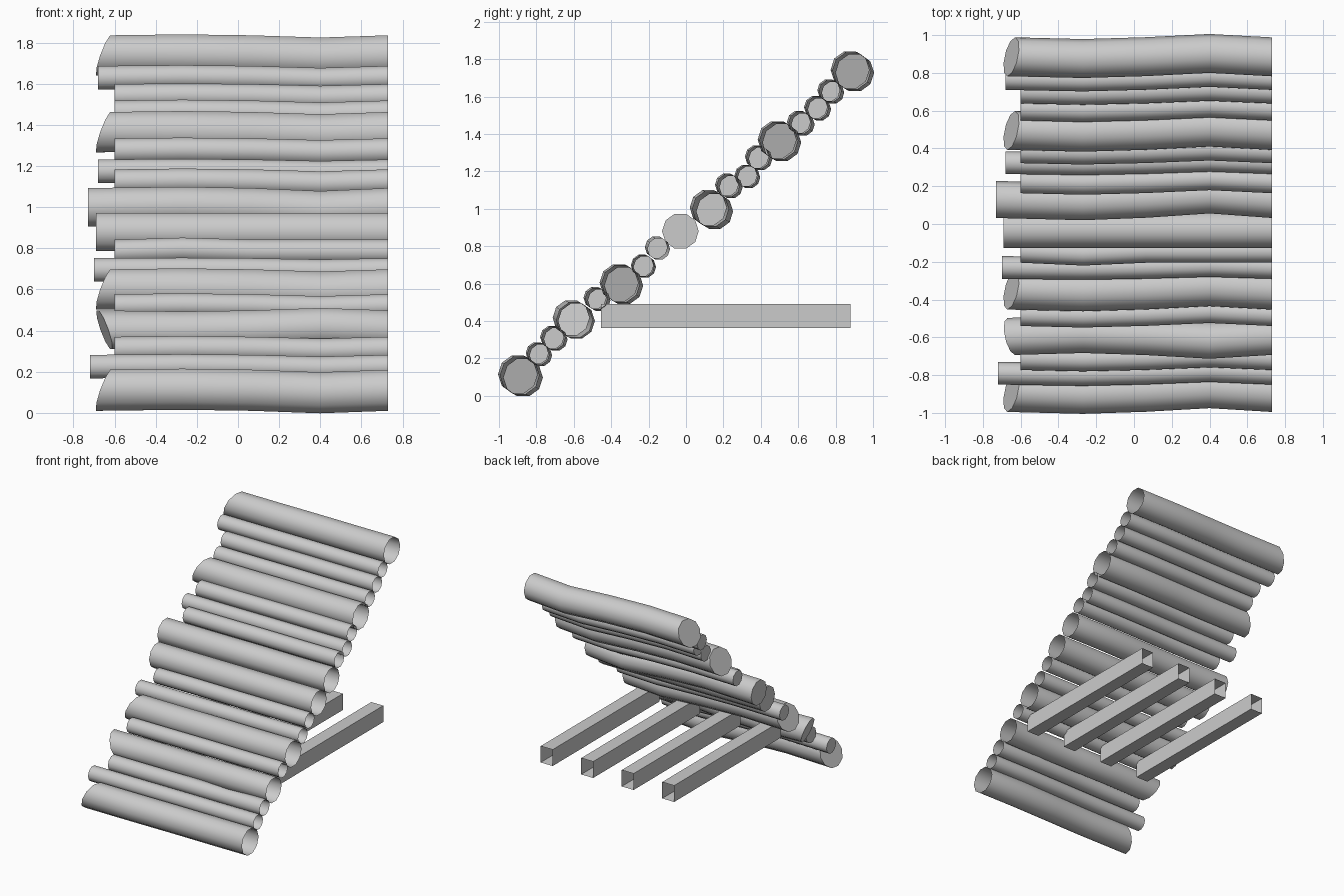
import bpy, bmesh
from math import cos, sin, pi

if "Cube" in bpy.data.objects:
    bpy.data.objects.remove(bpy.data.objects["Cube"])

SIDES = 10
RIGHT = 0.73
WAVE = [(-0.27, -0.010, 0.005), (0.065, 0.001, 0.0), (0.40, 0.020, -0.012)]  # x, dy, dz
KINK = [(-0.27, -0.015, 0.010), (0.065, 0.0, 0.0), (0.40, 0.0, 0.0)]


def finish(bm, name):
    mesh = bpy.data.meshes.new(name)
    bm.to_mesh(mesh)
    bm.free()
    bpy.context.collection.objects.link(bpy.data.objects.new(name, mesh))


def log(name, y, z, r, left, bend=1.0, slant=0, wave=WAVE):
    """Gently bent log: capped (optionally slant-cut) left end, open right end."""
    stations = [(left, 0, 0)] + wave + [(RIGHT, 0, 0)]
    bm = bmesh.new()
    rings = []
    for i, (x, oy, oz) in enumerate(stations):
        ring = []
        for k in range(SIDES):
            a = 2 * pi * k / SIDES
            dy, dz = r * cos(a), r * sin(a)
            cut = slant * (0.2 * dy + 0.35 * dz) if i == 0 else 0
            ring.append(bm.verts.new((x + cut, y + oy * bend + dy, z + oz * bend + dz)))
        rings.append(ring)
    for a, b in zip(rings, rings[1:]):
        for k in range(SIDES):
            n = (k + 1) % SIDES
            bm.faces.new((a[k], a[n], b[n], b[k])).smooth = True
    cap = bm.faces.new(rings[0][::-1])
    for e in cap.edges:
        e.smooth = False
    finish(bm, name)


# Sloping row of logs, bottom to top: y, z, radius, left end, bend, slant
logs = [
    (-0.89, 0.11, 0.105, -0.65, 1, 1),
    (-0.79, 0.225, 0.06, -0.72, 0.7, 0),
    (-0.71, 0.31, 0.063, -0.60, 0.7, 0),
    (-0.595, 0.405, 0.098, -0.65, -1, -1),
    (-0.48, 0.52, 0.06, -0.60, 0.8, 0),
    (-0.35, 0.60, 0.103, -0.65, 0.9, 1),
    (-0.23, 0.695, 0.06, -0.70, 0.5, 0),
    (-0.145, 0.785, 0.06, -0.60, 1, 0),
    (-0.03, 0.88, 0.098, -0.69, 0, 0),
    (0.13, 1.00, 0.098, -0.73, 1.2, 0),
    (0.225, 1.125, 0.062, -0.60, 0.8, 0),
    (0.325, 1.175, 0.06, -0.68, 0.6, 0),
    (0.385, 1.275, 0.063, -0.60, 0.7, 0),
    (0.495, 1.365, 0.103, -0.65, 0.9, 1),
    (0.61, 1.46, 0.062, -0.60, 0.8, 0),
    (0.70, 1.54, 0.062, -0.60, 0.7, 0),
    (0.77, 1.63, 0.06, -0.68, 0.8, 0),
    (0.885, 1.738, 0.103, -0.65, 0.9, 1),
]
for i, (y, z, r, left, bend, slant) in enumerate(logs):
    log(f"log_{i + 1}", y, z, r, left, bend, slant, KINK if i == 7 else WAVE)

# Four horizontal support beams, open at the back end
for i in range(4):
    bm = bmesh.new()
    bmesh.ops.create_cube(bm, size=1)
    bmesh.ops.scale(bm, vec=(0.105, 1.335, 0.13), verts=bm.verts)
    bmesh.ops.translate(bm, vec=(-0.46 + 0.355 * i, 0.2125, 0.427), verts=bm.verts)
    bm.normal_update()
    back = [f for f in bm.faces if f.normal.y > 0.9]
    bmesh.ops.delete(bm, geom=back, context='FACES_ONLY')
    finish(bm, f"support_beam_{i + 1}")
